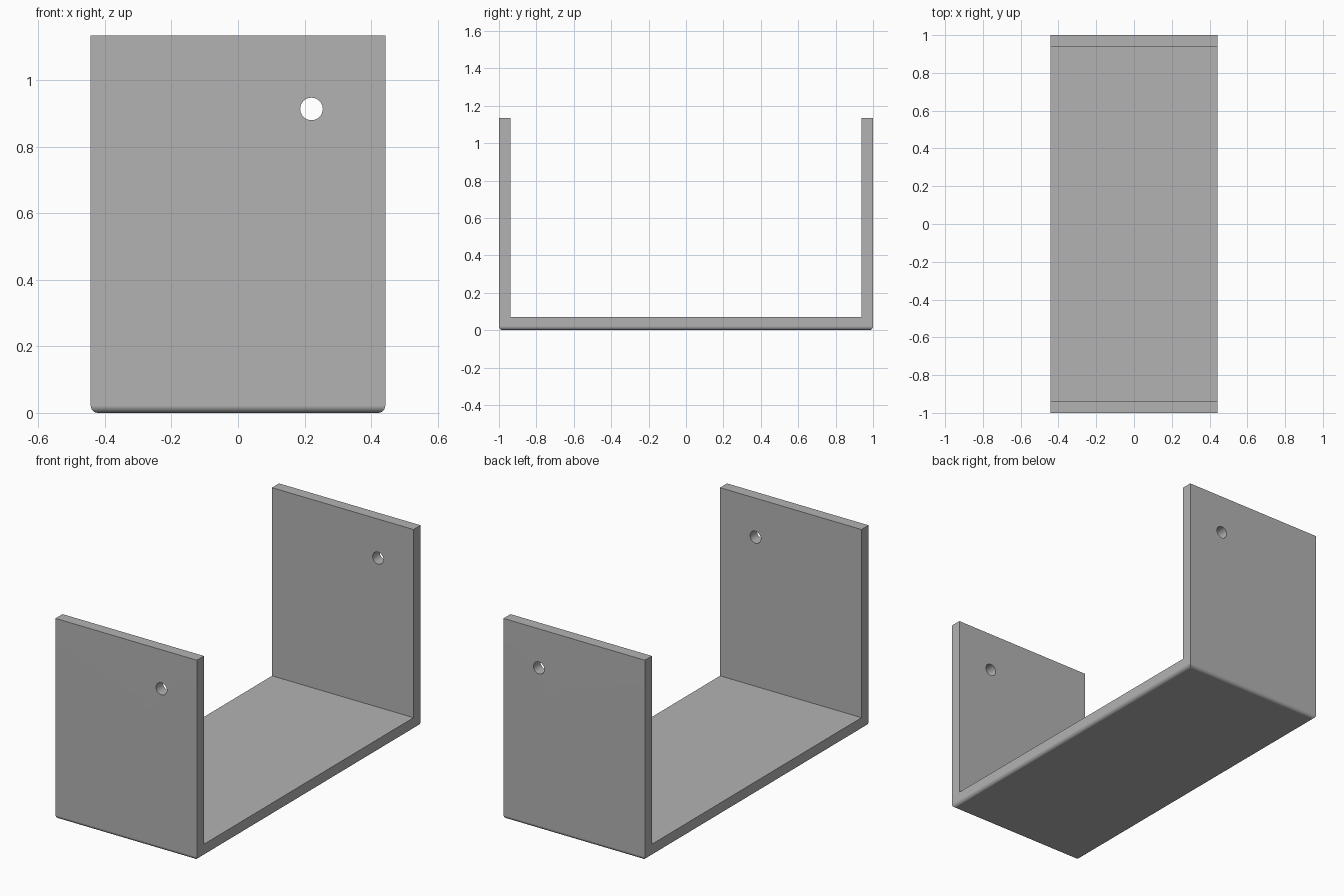
import bpy
import bmesh
from math import radians, pi
from mathutils import Matrix

cube = bpy.data.objects.get("Cube")
if cube:
    bpy.data.objects.remove(cube, do_unlink=True)

HALF_X, HALF_Y, HEIGHT = 0.443, 1.0, 1.135
WALL, FLOOR, ROUND = 0.063, 0.07, 0.022
HOLE_X, HOLE_Z, HOLE_R = 0.221, 0.914, 0.034

# Material
grey = bpy.data.materials.new("plain grey")
grey.use_nodes = True
colour = (0.45, 0.45, 0.45, 1)
grey.diffuse_color = colour
grey.node_tree.nodes["Principled BSDF"].inputs["Base Color"].default_value = colour


def make_object(name, bm):
    bmesh.ops.recalc_face_normals(bm, faces=bm.faces)
    mesh = bpy.data.meshes.new(name)
    bm.to_mesh(mesh)
    bm.free()
    mesh.materials.append(grey)
    obj = bpy.data.objects.new(name, mesh)
    bpy.context.collection.objects.link(obj)
    return obj


# U-shaped bracket: side profile extruded across x
inner = HALF_Y - WALL
half = [(HALF_Y, 0), (HALF_Y, HEIGHT), (inner, HEIGHT), (inner, FLOOR)]
profile = half + [(-y, z) for y, z in reversed(half)]
bm = bmesh.new()
face = bm.faces.new([bm.verts.new((-HALF_X, y, z)) for y, z in profile])
ext = bmesh.ops.extrude_face_region(bm, geom=[face])
moved = [v for v in ext["geom"] if isinstance(v, bmesh.types.BMVert)]
bmesh.ops.translate(bm, verts=moved, vec=(2 * HALF_X, 0, 0))

# Rounded rim around the underside
rim = [e for e in bm.edges if all(v.co.z < 0.001 for v in e.verts)]
bmesh.ops.bevel(bm, geom=rim, offset=ROUND, segments=6, profile=0.5,
                affect='EDGES', clamp_overlap=True)
bracket = make_object("bracket", bm)

# Round hole through both walls
bm = bmesh.new()
bmesh.ops.create_cone(bm, cap_ends=True, segments=32, radius1=HOLE_R,
                      radius2=HOLE_R, depth=3 * HALF_Y,
                      matrix=Matrix.Translation((HOLE_X, 0, HOLE_Z))
                      @ Matrix.Rotation(pi / 2, 4, 'X'))
cutter = make_object("hole_cutter", bm)
cutter.hide_render = True

bpy.ops.object.select_all(action='DESELECT')
bracket.select_set(True)
bpy.context.view_layer.objects.active = bracket
cut = bracket.modifiers.new("holes", 'BOOLEAN')
cut.operation = 'DIFFERENCE'
cut.solver = 'EXACT'
cut.object = cutter
bpy.ops.object.modifier_apply(modifier=cut.name)
bpy.data.objects.remove(cutter, do_unlink=True)

# Smooth the rim and holes, keep the flat faces crisp
bpy.ops.object.shade_smooth_by_angle(angle=radians(30))
normals = bracket.modifiers.new("crisp faces", 'WEIGHTED_NORMAL')
normals.keep_sharp = True
